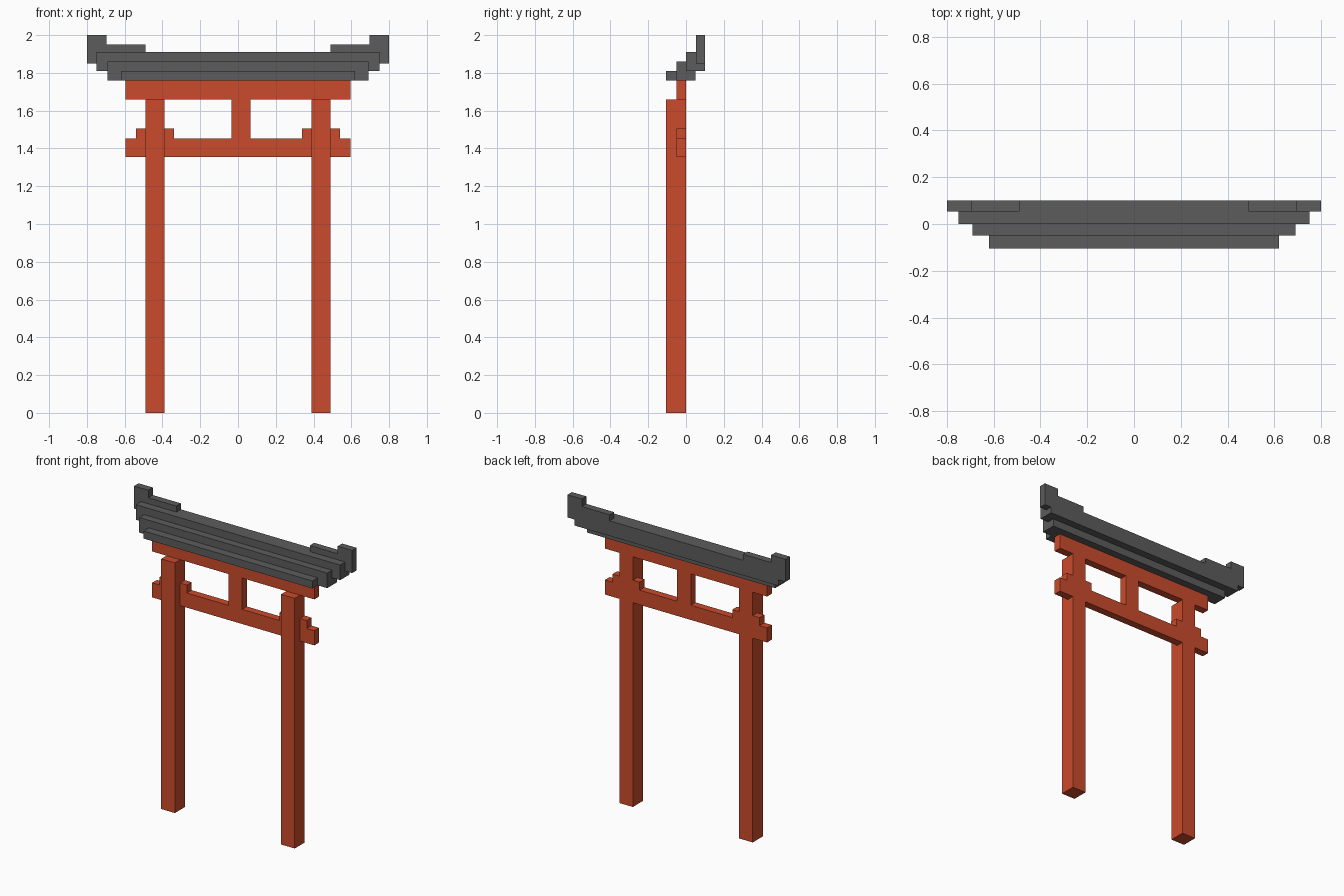
import bpy
import bmesh

if "Cube" in bpy.data.objects:
    bpy.data.objects.remove(bpy.data.objects["Cube"], do_unlink=True)


def make_material(name, rgb):
    mat = bpy.data.materials.new(name)
    mat.use_nodes = True
    colour = (*rgb, 1.0)
    mat.diffuse_color = colour
    bsdf = next(n for n in mat.node_tree.nodes if n.type == 'BSDF_PRINCIPLED')
    bsdf.inputs["Base Color"].default_value = colour
    bsdf.inputs["Roughness"].default_value = 0.8
    return mat


red = make_material("vermilion wood", (0.6, 0.07, 0.025))
grey = make_material("dark grey roof", (0.107, 0.107, 0.107))


def prism(name, outline, y0, y1, mat, mirror=False):
    """Extrude an x-z outline from y0 to y1, optionally mirrored across x."""
    bm = bmesh.new()
    face = bm.faces.new([bm.verts.new((x, y0, z)) for x, z in outline])
    new = bmesh.ops.extrude_face_region(bm, geom=[face])["geom"]
    verts = [v for v in new if isinstance(v, bmesh.types.BMVert)]
    bmesh.ops.translate(bm, verts=verts, vec=(0, y1 - y0, 0))
    bmesh.ops.recalc_face_normals(bm, faces=bm.faces)
    mesh = bpy.data.meshes.new(name)
    bm.to_mesh(mesh)
    bm.free()
    mesh.materials.append(mat)
    obj = bpy.data.objects.new(name, mesh)
    bpy.context.collection.objects.link(obj)
    if mirror:
        obj.modifiers.new("Mirror", 'MIRROR').use_clip = False
    return obj


def box(name, x, y, z, mat, mirror=False):
    outline = [(x[0], z[0]), (x[1], z[0]), (x[1], z[1]), (x[0], z[1])]
    return prism(name, outline, y[0], y[1], mat, mirror)


# Pillars, beams and the centre strut
thin = (-0.05, 0)
box("pillars", (0.39, 0.49), (-0.105, 0), (0, 1.66), red, mirror=True)
box("tie_beam", (-0.595, 0.595), thin, (1.355, 1.452), red)
box("pillar_wedges", (0.34, 0.54), thin, (1.452, 1.505), red, mirror=True)
box("centre_strut", (-0.035, 0.065), thin, (1.452, 1.66), red)
box("upper_beam", (-0.595, 0.595), thin, (1.66, 1.76), red)

# Roof tiers, each wider, higher and further back
box("lower_roof_tier", (-0.62, 0.62), (-0.105, -0.05), (1.76, 1.81), grey)
box("middle_roof_tier", (-0.69, 0.69), (-0.05, 0.05), (1.76, 1.86), grey)
box("upper_roof_tier", (-0.75, 0.75), (0, 0.1), (1.81, 1.91), grey)

# Stepped, upturned ridge ends
ridge = [(0.49, 1.91), (0.75, 1.91), (0.75, 1.85), (0.8, 1.85),
         (0.8, 2.0), (0.695, 2.0), (0.695, 1.95), (0.49, 1.95)]
prism("ridge_ends", ridge, 0.053, 0.1, grey, mirror=True)
